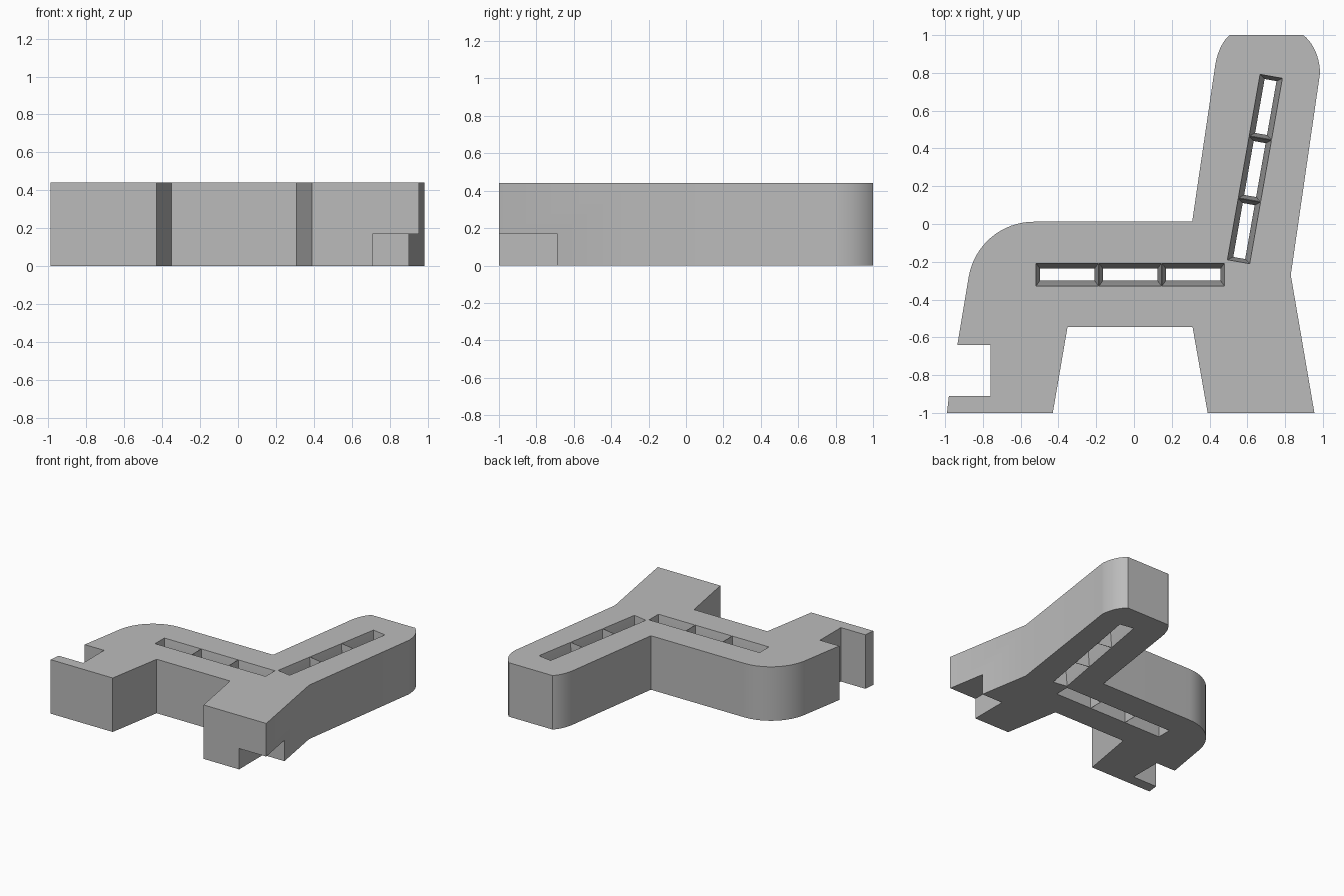
import bpy, bmesh, math
from mathutils import Matrix, Vector

cube = bpy.data.objects.get("Cube")
if cube:
    bpy.data.objects.remove(cube, do_unlink=True)

HEIGHT = 0.44

grey = bpy.data.materials.new("plain grey")
grey.use_nodes = True
colour = (0.5, 0.5, 0.5, 1)
grey.diffuse_color = colour
grey.node_tree.nodes["Principled BSDF"].inputs["Base Color"].default_value = colour


def make_object(name, bm):
    bmesh.ops.recalc_face_normals(bm, faces=bm.faces)
    mesh = bpy.data.meshes.new(name)
    bm.to_mesh(mesh)
    bm.free()
    mesh.materials.append(grey)
    obj = bpy.data.objects.new(name, mesh)
    bpy.context.collection.objects.link(obj)
    return obj


def bend(a, ctrl, b, steps=10):
    """Rounded corner from a to b, pulled towards ctrl."""
    a, ctrl, b = Vector(a), Vector(ctrl), Vector(b)
    ts = [i / steps for i in range(steps + 1)]
    return [tuple(a * (1 - t) ** 2 + ctrl * 2 * t * (1 - t) + b * t * t) for t in ts]


def arc(cx, cy, r, start, end, steps=16):
    angles = [math.radians(start + (end - start) * i / steps) for i in range(steps + 1)]
    return [(cx + r * math.cos(t), cy + r * math.sin(t)) for t in angles]


# Chair side outline: backrest, armrest curve, notched leg, other leg
outline = bend((0.985, 0.80), (0.98, 0.93), (0.897, 1.0))
outline += bend((0.505, 1.0), (0.447, 0.945), (0.43, 0.84))
outline += [(0.308, 0.012)]
outline += arc(-0.53, -0.338, 0.35, 90, 170)
outline += [(-0.935, -0.64), (-0.76, -0.64), (-0.76, -0.91), (-0.98, -0.91),
            (-0.99, -1), (-0.43, -1), (-0.352, -0.545), (0.31, -0.545),
            (0.39, -1), (0.955, -1), (0.83, -0.27)]

bm = bmesh.new()
face = bm.faces.new([bm.verts.new((x, y, 0)) for x, y in outline])
top = bmesh.ops.extrude_face_region(bm, geom=[face])["geom"]
bmesh.ops.translate(bm, vec=(0, 0, HEIGHT),
                    verts=[v for v in top if isinstance(v, bmesh.types.BMVert)])
body = make_object("chair_side", bm)


def add_cell(bm, matrix, offset):
    """One window cell, widest at both faces and narrow at mid height."""
    wide, waist = (0.165, 0.06), (0.145, 0.032)
    levels = [(-0.02, wide), (0, wide), (HEIGHT / 2, waist),
              (HEIGHT, wide), (HEIGHT + 0.02, wide)]
    rings = []
    for z, (hx, hy) in levels:
        corners = [(-hx, -hy), (hx, -hy), (hx, hy), (-hx, hy)]
        rings.append([bm.verts.new(matrix @ Vector((offset + x, y, z))) for x, y in corners])
    for low, high in zip(rings, rings[1:]):
        for i in range(4):
            j = (i + 1) % 4
            bm.faces.new((low[i], low[j], high[j], high[i]))
    bm.faces.new(rings[0][::-1])
    bm.faces.new(rings[-1])


# Three windows along the seat and three up the backrest
bm = bmesh.new()
for x, y, turn in [(-0.02, -0.268, 0), (0.64, 0.291, 80)]:
    place = Matrix.Translation((x, y, 0)) @ Matrix.Rotation(math.radians(turn), 4, "Z")
    for k in (-1, 0, 1):
        add_cell(bm, place, k / 3)
windows = make_object("window_cutter", bm)

# Step under the outer corner of the rear leg
bm = bmesh.new()
bmesh.ops.create_cube(bm, size=1, matrix=Matrix.Translation((0.96, -0.94, -0.08))
                      @ Matrix.Diagonal((0.5, 0.5, 0.5, 1)))
step = make_object("leg_step_cutter", bm)

bpy.ops.object.select_all(action="DESELECT")
bpy.context.view_layer.objects.active = body
body.select_set(True)
for cutter in (windows, step):
    cutter.hide_render = True
    mod = body.modifiers.new("cut", "BOOLEAN")
    mod.operation = "DIFFERENCE"
    mod.solver = "EXACT"
    mod.object = cutter
    bpy.ops.object.modifier_apply(modifier=mod.name)
    bpy.data.objects.remove(cutter, do_unlink=True)

bpy.ops.object.shade_smooth_by_angle(angle=math.radians(25))
